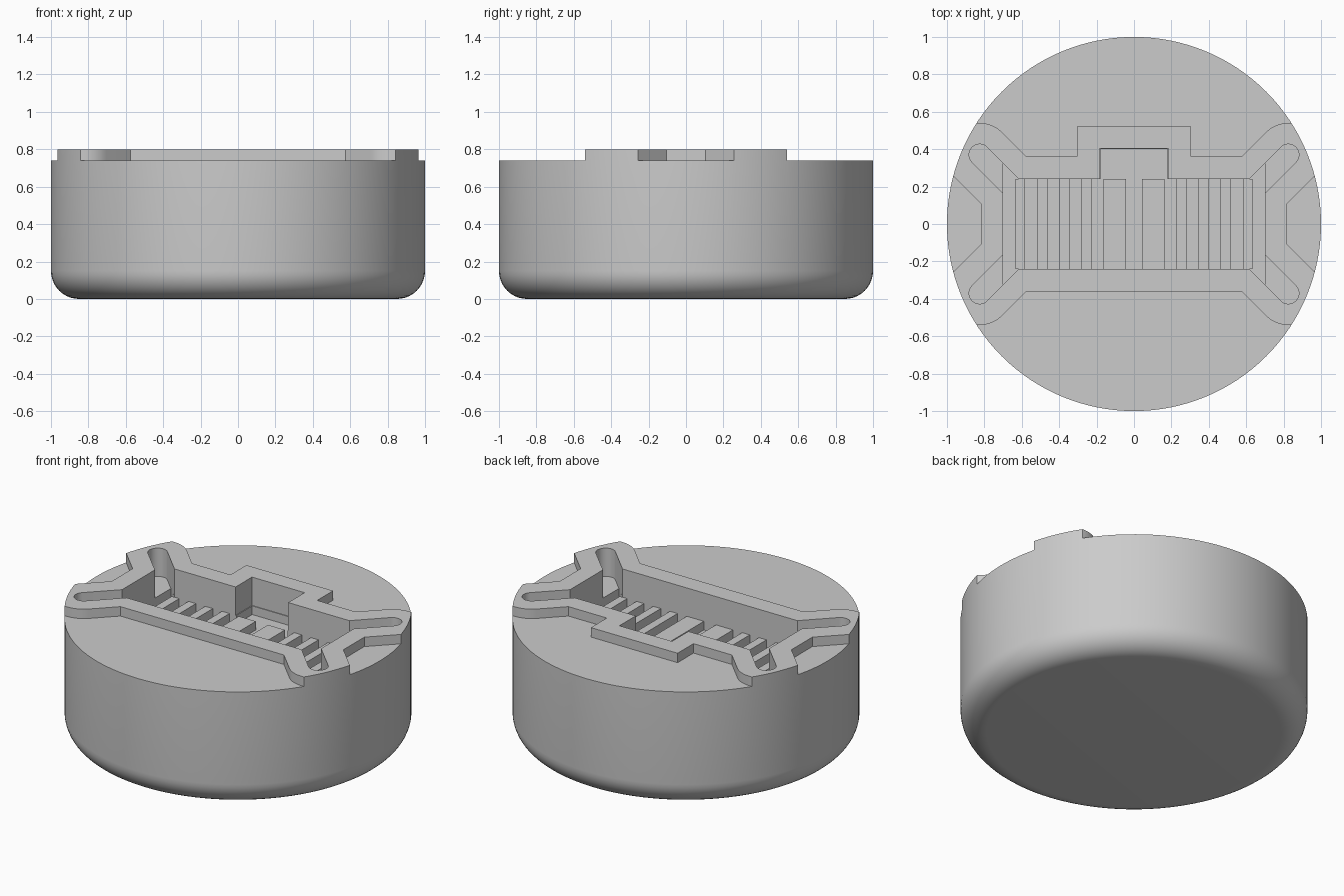
import bpy, bmesh, math

if "Cube" in bpy.data.objects:
    bpy.data.objects.remove(bpy.data.objects["Cube"])

TOP, DECK, LEDGE, FLOOR = 0.80, 0.74, 0.62, 0.565
SLOT_X, SLOT_Y, SLOT_R, RIM_R = 0.825, 0.37, 0.057, 0.17

grey = bpy.data.materials.new("plain_grey")
grey.diffuse_color = (0.6, 0.6, 0.6, 1)
grey.use_nodes = True
grey.node_tree.nodes["Principled BSDF"].inputs["Base Color"].default_value = grey.diffuse_color


def finish(bm, name):
    bmesh.ops.recalc_face_normals(bm, faces=bm.faces)
    me = bpy.data.meshes.new(name)
    bm.to_mesh(me)
    bm.free()
    ob = bpy.data.objects.new(name, me)
    bpy.context.collection.objects.link(ob)
    me.materials.append(grey)
    return ob


def prism(name, outline, z0, z1):
    bm = bmesh.new()
    face = bm.faces.new([bm.verts.new((x, y, z0)) for x, y in outline])
    ext = bmesh.ops.extrude_face_region(bm, geom=[face])
    verts = [v for v in ext["geom"] if isinstance(v, bmesh.types.BMVert)]
    bmesh.ops.translate(bm, verts=verts, vec=(0, 0, z1 - z0))
    return finish(bm, name)


def arc(cx, cy, r, a0, a1, n):
    return [(cx + r * math.cos(math.radians(a0 + (a1 - a0) * i / n)),
             cy + r * math.sin(math.radians(a0 + (a1 - a0) * i / n))) for i in range(n + 1)]


def mirror_x(pts):
    return pts + [(-x, y) for x, y in reversed(pts)]


def flip_y(pts):
    return [(x, -y) for x, y in reversed(pts)]


def cut(target, outline, z0):
    tool = prism("cutter", outline, z0, 0.95)
    tool.hide_render = True
    mod = target.modifiers.new("cut", "BOOLEAN")
    mod.operation = "DIFFERENCE"
    mod.solver = "EXACT"
    mod.object = tool
    bpy.context.view_layer.objects.active = target
    bpy.ops.object.modifier_apply(modifier=mod.name)
    bpy.data.objects.remove(tool, do_unlink=True)


# Round body: lathed profile with a rounded bottom edge
profile = [(0.85 + x, 0.15 + z) for x, z in arc(0, 0, 0.15, -90, 0, 10)] + [(1, TOP)]
SEG = 128
bm = bmesh.new()
rings = [[bm.verts.new((r * math.cos(2 * math.pi * i / SEG), r * math.sin(2 * math.pi * i / SEG), z))
          for i in range(SEG)] for r, z in profile]
for lo, hi in zip(rings, rings[1:]):
    for i in range(SEG):
        j = (i + 1) % SEG
        bm.faces.new((lo[i], lo[j], hi[j], hi[i]))
bm.faces.new(rings[0])
bm.faces.new(rings[-1])
body = finish(bm, "round_body")

# Lower the deck around the raised rim
corner = arc(SLOT_X, SLOT_Y, RIM_R, 90, 135, 8)
outer = [(1.3, 1.3), (1.3, SLOT_Y + RIM_R)] + corner + [(0.575, 0.36)]
cut(body, mirror_x(outer + [(0.305, 0.36), (0.305, 0.52)]), DECK)
cut(body, flip_y(mirror_x(outer)), DECK)
side = [(0.815, -0.105), (1.3, -0.59), (1.3, 0.59), (0.815, 0.105)]
cut(body, side, DECK)
cut(body, [(-x, y) for x, y in side], DECK)

# Recess with four diagonal slots, then its deeper central floor
slot = [(0.70, 0.165)] + arc(SLOT_X, SLOT_Y, SLOT_R, -45, 135, 14) + [(0.615, 0.24)]
notch = [(0.185, 0.24), (0.185, 0.405)]
cut(body, mirror_x(flip_y(slot) + slot + notch), LEDGE)
tip = [(0.70, 0.325), (0.615, 0.24)]
inner_notch = [(0.18, 0.24), (0.18, 0.40)]
cut(body, mirror_x(flip_y(tip) + tip + inner_notch), FLOOR)

bpy.ops.object.select_all(action="DESELECT")
body.select_set(True)
bpy.context.view_layer.objects.active = body
bpy.ops.object.shade_smooth_by_angle(angle=math.radians(30))

# Ribs across the recess floor: four narrow ones and one wide pad per side
spans = [(0.0425, 0.1625)] + [(0.2275 + 0.118 * i, 0.2805 + 0.118 * i) for i in range(4)]
for s, label in ((1, "right"), (-1, "left")):
    for i, (a, b) in enumerate(spans):
        name = f"{label}_floor_pad" if i == 0 else f"{label}_floor_rib_{i}"
        prism(name, [(s * a, -0.24), (s * b, -0.24), (s * b, 0.24), (s * a, 0.24)], FLOOR, LEDGE)
